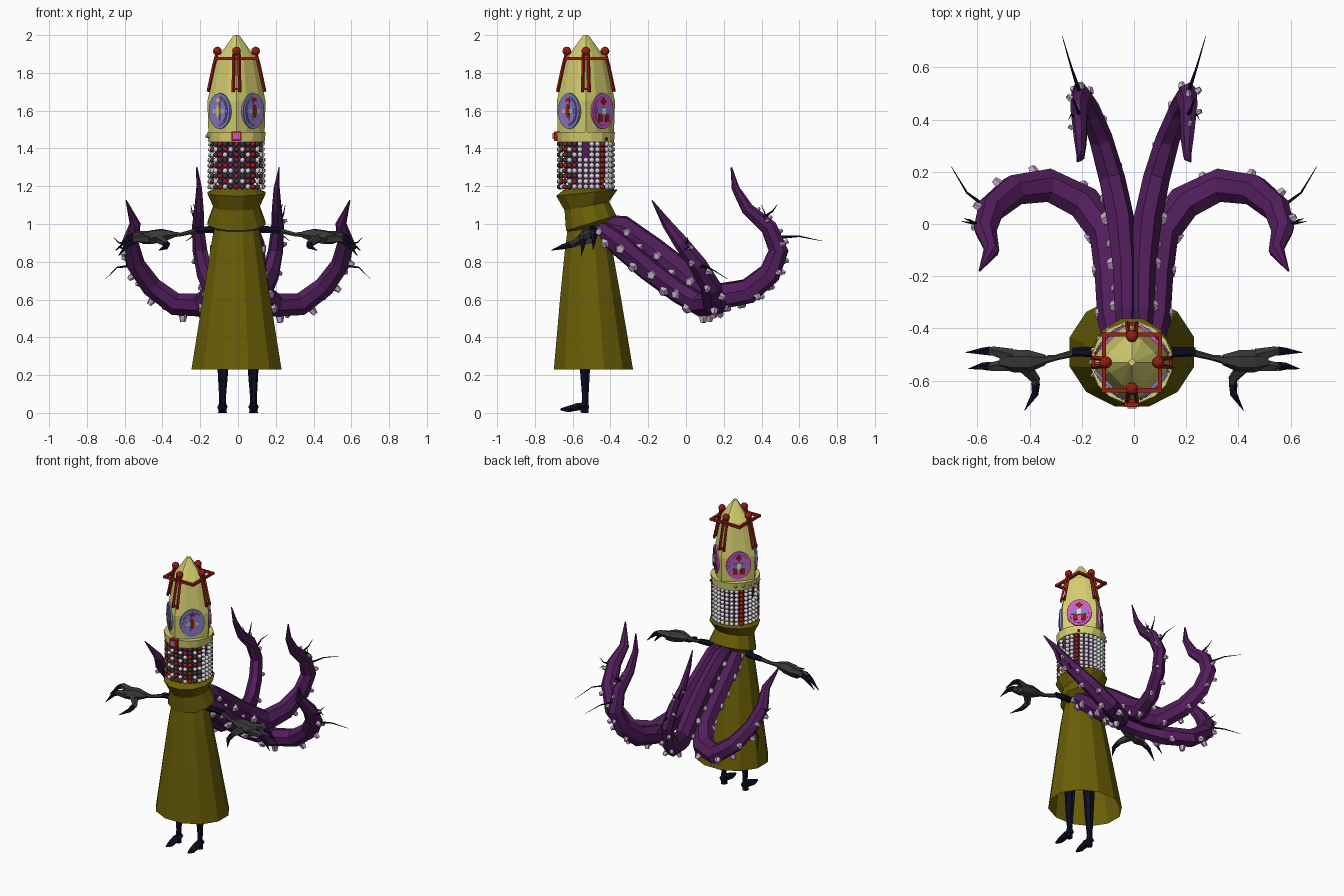
import bpy, bmesh
from math import sin, cos, pi, radians
from mathutils import Vector, Matrix

cube = bpy.data.objects.get("Cube")
if cube:
    bpy.data.objects.remove(cube)

COLOURS = {
    "yellow": (0.66, 0.62, 0.16), "olive": (0.145, 0.113, 0.002),
    "purple": (0.085, 0.013, 0.108), "pale_pink": (0.56, 0.38, 0.58),
    "navy_black": (0.004, 0.004, 0.018), "charcoal": (0.04, 0.04, 0.042),
    "red": (0.32, 0.014, 0.006), "white": (0.68, 0.68, 0.7),
    "blue": (0.19, 0.24, 0.58), "magenta": (0.58, 0.11, 0.55)}
MATS = {}
for label, rgb in COLOURS.items():
    m = bpy.data.materials.new(label)
    m.use_nodes = True
    m.diffuse_color = (*rgb, 1)
    m.node_tree.nodes["Principled BSDF"].inputs["Base Color"].default_value = (*rgb, 1)
    MATS[label] = m

CX, CY = -0.008, -0.53   # head axis


class Part:
    """Collects coloured pieces into one object."""
    def __init__(self, name, *colours):
        self.name, self.colours, self.bm = name, colours, bmesh.new()

    def paint(self, faces, colour):
        for f in faces:
            f.material_index = self.colours.index(colour)

    def loft(self, rings, colour, caps=True):
        vs = [[self.bm.verts.new(p) for p in ring] for ring in rings]
        n, faces = len(vs[0]), []
        for a, b in zip(vs, vs[1:]):
            faces += [self.bm.faces.new((a[i], a[(i + 1) % n], b[(i + 1) % n], b[i])) for i in range(n)]
        if caps:
            faces += [self.bm.faces.new(vs[0][::-1]), self.bm.faces.new(vs[-1])]
        self.paint(faces, colour)

    def tube(self, pts, radii, colour, sides=6, flat=1.0):
        pts = [Vector(p) for p in pts]
        rings, side = [], Vector((1, 0.13, 0.05))
        if abs((pts[-1] - pts[0]).normalized().x) > 0.8:
            side = Vector((0, 1, 0.1))
        for i, p in enumerate(pts):
            t = (pts[min(i + 1, len(pts) - 1)] - pts[max(i - 1, 0)]).normalized()
            side = (side - t * side.dot(t)).normalized()
            up = t.cross(side)
            rings.append([p + radii[i] * (side * cos(k * 2 * pi / sides) + up * flat * sin(k * 2 * pi / sides))
                          for k in range(sides)])
        self.loft(rings, colour)

    def prim(self, op, colour, **kw):
        verts = op(self.bm, **kw)["verts"]
        self.paint({f for v in verts for f in v.link_faces}, colour)

    def box(self, matrix, size, colour):
        self.prim(bmesh.ops.create_cube, colour, size=1, matrix=matrix @ Matrix.Diagonal((*size, 1)))

    def ball(self, p, r, colour, sub=1):
        self.prim(bmesh.ops.create_icosphere, colour, subdivisions=sub, radius=r, matrix=Matrix.Translation(p))

    def disc(self, matrix, w, h, depth, colour):
        self.prim(bmesh.ops.create_cone, colour, cap_ends=True, segments=20, radius1=1, radius2=1,
                  depth=1, matrix=matrix @ Matrix.Diagonal((w, h, depth, 1)))

    def finish(self, smooth=False):
        bmesh.ops.recalc_face_normals(self.bm, faces=self.bm.faces[:])
        me = bpy.data.meshes.new(self.name)
        for f in self.bm.faces:
            f.smooth = smooth
        self.bm.to_mesh(me)
        self.bm.free()
        for c in self.colours:
            me.materials.append(MATS[c])
        bpy.context.collection.objects.link(bpy.data.objects.new(self.name, me))


def oval(z, rx, ry, cy, slope=0.0, n=12):
    """Elliptical ring, tilted along y."""
    return [Vector((CX + rx * cos(a), cy + ry * sin(a), z + slope * ry * sin(a)))
            for a in (2 * pi * (k + 0.5) / n for k in range(n))]


def wall(angle, r, z):
    """Frame on the head: x sideways, y up, z outward."""
    c, s = cos(angle), sin(angle)
    return Matrix(((-s, 0, c, CX + r * c), (c, 0, s, CY + r * s), (0, 1, 0, z), (0, 0, 0, 1)))


# Robe, open at the hem, and flared collar
robe = Part("robe", "olive")
robe.loft([oval(0.23, 0.247, 0.217, -0.49), oval(0.6, 0.186, 0.168, -0.505),
           oval(0.85, 0.145, 0.132, -0.515), oval(1.0, 0.118, 0.115, -0.515, 0.2)], "olive", False)
robe.finish()
collar = Part("collar", "olive")
collar.loft([oval(0.98, 0.118, 0.105, -0.505, 0.3), oval(1.005, 0.158, 0.138, -0.502, 0.3),
             oval(1.095, 0.126, 0.122, -0.525, 0.2), oval(1.165, 0.16, 0.168, -0.525, 0.1),
             oval(1.19, 0.11, 0.11, -0.53)], "olive")
collar.finish()

# Hidden face behind the bead curtain
face = Part("inner_face", "purple")
face.loft([oval(z, r, r, CY) for z, r in ((1.15, 0.085), (1.28, 0.11), (1.45, 0.125))], "purple")
face.finish()

# Tall faceted headdress with broad diagonal sides
head = Part("headdress", "yellow")
corners = [(q * 90 + a, f) for q in range(4) for a, f in ((0, 1), (24, 0.87), (66, 0.87))]
head.loft([[Vector((CX + r * f * cos(radians(a)), CY + r * f * sin(radians(a)), z)) for a, f in corners]
           for z, r in ((1.46, 0.148), (1.65, 0.154), (1.87, 0.107), (1.95, 0.05), (2.0, 0.014))], "yellow")
head.finish()
band = Part("headband", "yellow", "red", "magenta", "white")
band.loft([oval(z, r, r, CY, n=16) for z, r in ((1.435, 0.152), (1.488, 0.157))], "yellow")
band.box(wall(-pi / 2, 0.155, 1.465), (0.055, 0.05, 0.03), "red")
band.box(wall(-pi / 2, 0.17, 1.465), (0.035, 0.032, 0.014), "magenta")
for k in range(5):
    band.ball(wall(pi + (k - 3) * pi / 10, 0.155, 1.466).translation, 0.012, "white")
band.ball(wall(pi / 4, 0.155, 1.45).translation, 0.01, "red")
band.finish()

# Red crown: four forked posts with balls, joined by a square of rails
crown = Part("crown_frame", "red")
for k in range(4):
    a = k * pi / 2
    f = wall(a, 0, 0)
    for s in (-1, 1):
        crown.tube([f @ Vector((s * 0.014, 1.9, 0.104)), f @ Vector((s * 0.014, 1.84, 0.12)),
                    f @ Vector((s * 0.018, 1.7, 0.15))], [0.009] * 3, "red", 4)
    crown.box(wall(a, 0.148, 1.715), (0.045, 0.012, 0.012), "red")
    crown.box(wall(a, 0.107, 1.875), (0.232, 0.016, 0.016), "red")
    crown.ball(f @ Vector((0, 1.915, 0.101)), 0.024, "red", 2)
crown.finish()

# Four painted oval eyes on the diagonal sides
eyes = Part("oval_eyes", "blue", "magenta", "red", "yellow", "pale_pink", "white")
for k in range(4):
    a, front = pi / 4 + k * pi / 2, k > 1
    layer = lambda d, x=0, y=0: wall(a, 0.118 + d, 1.598) @ Matrix.Translation((x, y, 0))
    eyes.disc(layer(0), 0.079, 0.095, 0.022, "blue" if front else "magenta")
    if front:
        eyes.disc(layer(0.01), 0.062, 0.078, 0.009, "magenta")
        eyes.disc(layer(0.013), 0.055, 0.07, 0.007, "blue")
        eyes.box(layer(0.016), (0.085, 0.022, 0.007), "pale_pink")
        eyes.box(layer(0.017), (0.022, 0.1, 0.006), "magenta")
        eyes.disc(layer(0.019), 0.013, 0.036, 0.006, "red" if k == 3 else "yellow")
        eyes.disc(layer(0.017, 0, 0.055), 0.015, 0.015, 0.006, "yellow" if k == 2 else "red")
    else:
        eyes.disc(layer(0.01), 0.062, 0.078, 0.009, "magenta")
        eyes.box(layer(0.015, 0, 0.052) @ Matrix.Rotation(pi / 4, 4, 'Z'), (0.03, 0.03, 0.008), "red")
        eyes.box(layer(0.015), (0.1, 0.03, 0.008), "blue")
        eyes.box(layer(0.017), (0.026, 0.04, 0.008), "white")
        for s in (-1, 1):
            eyes.box(layer(0.016, s * 0.025, -0.036), (0.028, 0.044, 0.008), "red")
eyes.finish()

# Bead curtain: red, dark and white at the front, white round the back, parted at the sides
beads = Part("bead_curtain", "red", "charcoal", "white")
STRINGS = (("red", "charcoal"), ("charcoal", "white"), ("charcoal", "red", "white"))
for k in range(28):
    d = min(k, 28 - k)
    for j in range(3 if d == 7 else 0, 9):
        string = STRINGS[d % 3] if d < 6 else ("red",) if d == 10 else ("white",)
        beads.ball(wall(-pi / 2 + k * pi / 14, 0.14, 1.423 - j * 0.0282).translation, 0.016,
                   string[j % len(string)])
beads.finish(True)

# Tentacle paths, right-hand side mirrored from these
OUTER = [(0.05, -0.47, 0.98), (0.065, -0.37, 0.905), (0.075, -0.2, 0.76), (0.1, -0.04, 0.64), (0.19, 0.08, 0.57),
         (0.33, 0.148, 0.575), (0.46, 0.13, 0.67), (0.545, 0.06, 0.79), (0.57, -0.025, 0.9),
         (0.545, -0.1, 1.0), (0.592, -0.18, 1.125)]
INNER = [(0.03, -0.46, 1.01), (0.032, -0.34, 0.985), (0.034, -0.18, 0.865), (0.05, 0.0, 0.72), (0.085, 0.17, 0.615),
         (0.13, 0.33, 0.645), (0.175, 0.445, 0.74), (0.2, 0.49, 0.86), (0.21, 0.44, 0.98),
         (0.205, 0.325, 1.08), (0.205, 0.262, 1.19), (0.218, 0.24, 1.3)]
R_OUTER = [0.05, 0.063, 0.063, 0.06, 0.06, 0.058, 0.052, 0.046, 0.039, 0.026, 0.003]
R_INNER = [0.03, 0.045, 0.05, 0.055, 0.052, 0.047, 0.042, 0.038, 0.032, 0.024, 0.015, 0.003]
SPINES = {"outer": [((0.56, 0.06, 0.78), (0.64, 0.12, 0.77), (0.7, 0.22, 0.71)),
                    ((0.59, 0.0, 0.9), (0.63, 0.005, 0.9), (0.66, 0.01, 0.93)),
                    ((0.59, -0.01, 0.86), (0.63, 0.015, 0.88), (0.65, 0.02, 0.86))],
          "inner": [((0.21, 0.51, 0.93), (0.24, 0.6, 0.935), (0.275, 0.72, 0.91)),
                    ((0.21, 0.42, 1.04), (0.225, 0.46, 1.07), (0.235, 0.485, 1.105)),
                    ((0.22, 0.4, 1.01), (0.24, 0.42, 1.05), (0.25, 0.4, 1.1))]}

for side, s in (("left", 1), ("right", -1)):
    flip = lambda pts: [Vector((s * x, y, z)) for x, y, z in pts]
    for kind, path, radii, hub, flat in (("outer", OUTER, R_OUTER, (0.22, -0.1, 1.0), 1.2),
                                         ("inner", INNER, R_INNER, (0.1, 0.15, 1.05), 1.45)):
        pts, centre = flip(path), flip([hub])[0]
        t = Part(f"{side}_{kind}_tentacle", "purple", "pale_pink", "navy_black")
        t.tube(pts, radii, "purple", 7, flat)
        # Suckers: broad along the lower flank near the root, then outside the curl
        for i in range(len(pts) - 3):
            root = i < 4
            for j in range(2):
                f = j / 2 + 0.2
                p, r = pts[i].lerp(pts[i + 1], f), radii[i] * (1 - f) + radii[i + 1] * f
                axis = (pts[i + 1] - pts[i]).normalized()
                out = Vector((s, 0, -0.9 * (j + 0.3))) if root else p - centre
                out = (out - axis * out.dot(axis)).normalized()
                if not root:
                    out = Matrix.Rotation((-0.45, 0.45)[j], 3, axis) @ out
                base = p + out * r * (0.85 if root else 0.85 * flat)
                size = (0.5 if root else 0.36) * r + 0.002
                t.tube([base, base + out * size * (0.8 if root else 1.4)], [size, size * 0.65], "pale_pink", 5)
        for spine in SPINES[kind]:
            t.tube(flip(spine), [0.008, 0.004, 0.001], "navy_black", 4)
        t.finish()

    # Thin arm with navy cuff, broad palm and hooked claws
    arm = Part(f"{side}_arm", "charcoal", "navy_black")
    arm.tube(flip([(0.08, -0.5, 0.975), (0.16, -0.49, 0.97), (0.235, -0.49, 0.965)]),
             [0.022, 0.02, 0.017], "navy_black")
    arm.tube(flip([(0.22, -0.492, 0.965), (0.3, -0.512, 0.945), (0.355, -0.522, 0.945)]),
             [0.014, 0.011, 0.018], "charcoal")
    arm.tube(flip([(0.34, -0.52, 0.945), (0.4, -0.525, 0.94), (0.46, -0.525, 0.93), (0.51, -0.52, 0.92)]),
             [0.02, 0.042, 0.044, 0.033], "charcoal", 6, 0.9)
    claws = [((0.47, -0.505, 0.935), (0.54, -0.488, 0.945), (0.58, -0.488, 0.925), (0.645, -0.492, 0.86)),
             ((0.47, -0.54, 0.92), (0.54, -0.547, 0.92), (0.58, -0.545, 0.895), (0.635, -0.555, 0.83)),
             ((0.42, -0.545, 0.925), (0.378, -0.595, 0.895), (0.38, -0.65, 0.88), (0.42, -0.715, 0.86))]
    for claw in claws:
        c = flip(claw)
        arm.tube(c[:3], [0.028, 0.019, 0.013], "charcoal", 5)
        arm.tube([c[1].lerp(c[2], 0.3), c[2], c[3]], [0.0185, 0.0145, 0.001], "navy_black", 5)
    arm.finish()

    # Leg with a pointed foot
    leg = Part(f"{side}_leg", "navy_black")
    leg.tube(flip([(0.075, -0.53, 0.65), (0.078, -0.535, 0.4), (0.08, -0.535, 0.22), (0.082, -0.533, 0.08),
                   (0.082, -0.538, 0.0)]), [0.045, 0.038, 0.028, 0.018, 0.023], "navy_black")
    leg.tube(flip([(0.082, -0.515, 0.04), (0.082, -0.57, 0.033), (0.083, -0.625, 0.02), (0.084, -0.665, 0.018)]),
             [0.022, 0.028, 0.023, 0.007], "navy_black", 6, 0.8)
    leg.finish()
